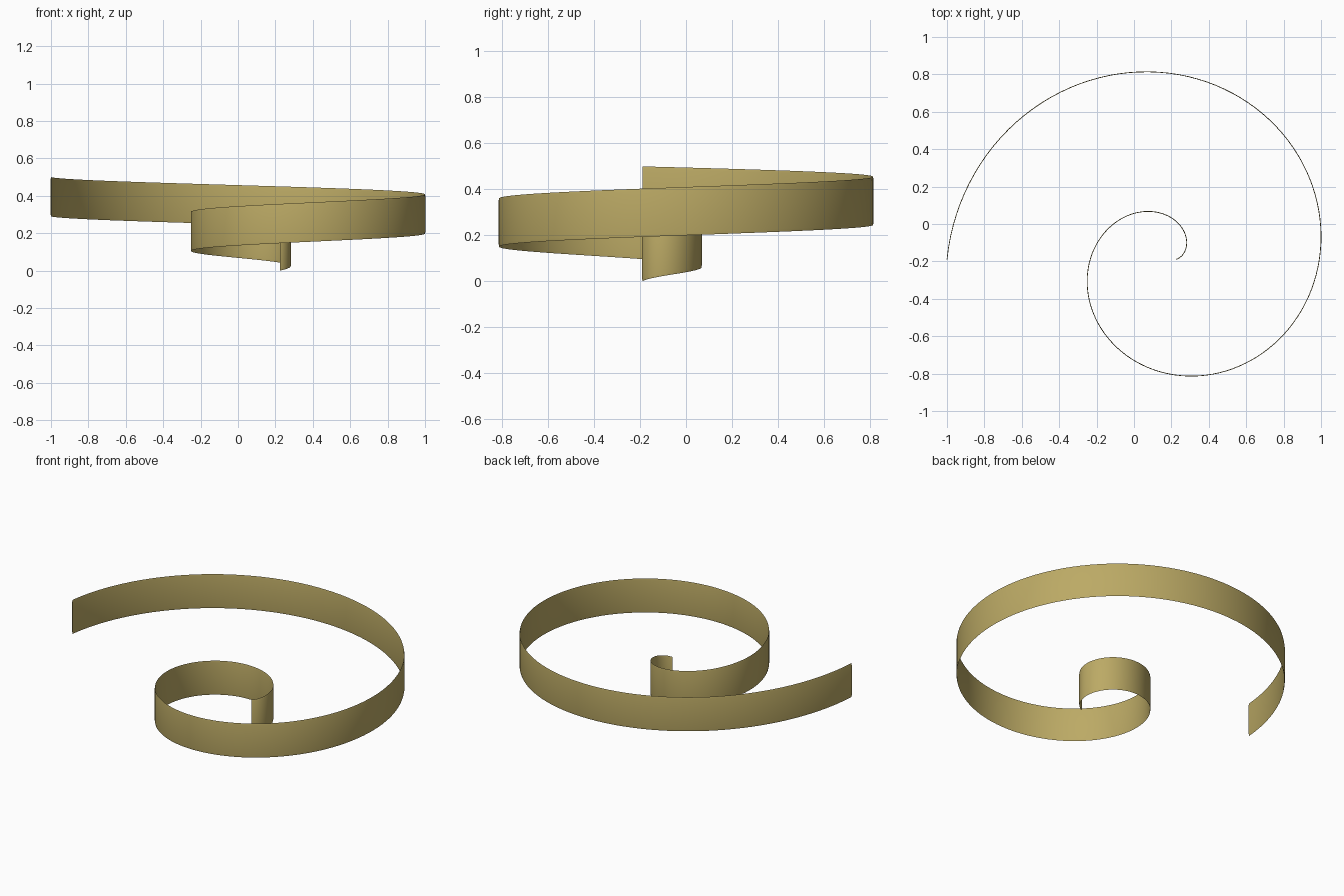
import bpy
import bmesh
import math

cube = bpy.data.objects.get("Cube")
if cube:
    bpy.data.objects.remove(cube, do_unlink=True)

# Brass colour
brass = bpy.data.materials.new("brass")
brass.use_nodes = True
colour = (0.50, 0.40, 0.13, 1)
brass.diffuse_color = colour
brass.node_tree.nodes["Principled BSDF"].inputs["Base Color"].default_value = colour

# Spiral: one and a half turns, widening and climbing evenly
CENTRE_X, CENTRE_Y = 0.187, -0.189
START_RADIUS, GROWTH = 0.038, 0.1219
SWEEP = 3 * math.pi
RISE, HEIGHT = 0.29, 0.21
HALF_THICK, ROUNDING = 0.002, 0.012
STEPS = 180

# Thin upright strip section with softened upper and lower edges: (offset, height)
side = [(0, 0), (HALF_THICK, ROUNDING), (HALF_THICK, HEIGHT - ROUNDING), (0, HEIGHT)]
section = side + [(-o, h) for o, h in reversed(side[1:-1])]

bm = bmesh.new()
rings = []
for i in range(STEPS + 1):
    t = i / STEPS
    angle = SWEEP * t
    radius = START_RADIUS + GROWTH * angle
    c, s = math.cos(angle), math.sin(angle)
    # outward normal of the spiral path
    tx, ty = GROWTH * c - radius * s, GROWTH * s + radius * c
    length = math.hypot(tx, ty)
    nx, ny = ty / length, -tx / length
    rings.append([bm.verts.new((CENTRE_X + radius * c + nx * o,
                                CENTRE_Y + radius * s + ny * o,
                                RISE * t + h)) for o, h in section])

# Skin the strip and close both ends
n = len(section)
for a, b in zip(rings, rings[1:]):
    for k in range(n):
        m = (k + 1) % n
        bm.faces.new((a[k], b[k], b[m], a[m]))
bm.faces.new(rings[0])
bm.faces.new(rings[-1][::-1])
bmesh.ops.recalc_face_normals(bm, faces=bm.faces)

mesh = bpy.data.meshes.new("spiral_ribbon")
bm.to_mesh(mesh)
bm.free()
mesh.materials.append(brass)
ribbon = bpy.data.objects.new("spiral_ribbon", mesh)
bpy.context.collection.objects.link(ribbon)

bpy.ops.object.select_all(action="DESELECT")
ribbon.select_set(True)
bpy.context.view_layer.objects.active = ribbon
bpy.ops.object.shade_smooth_by_angle(angle=math.radians(40))
